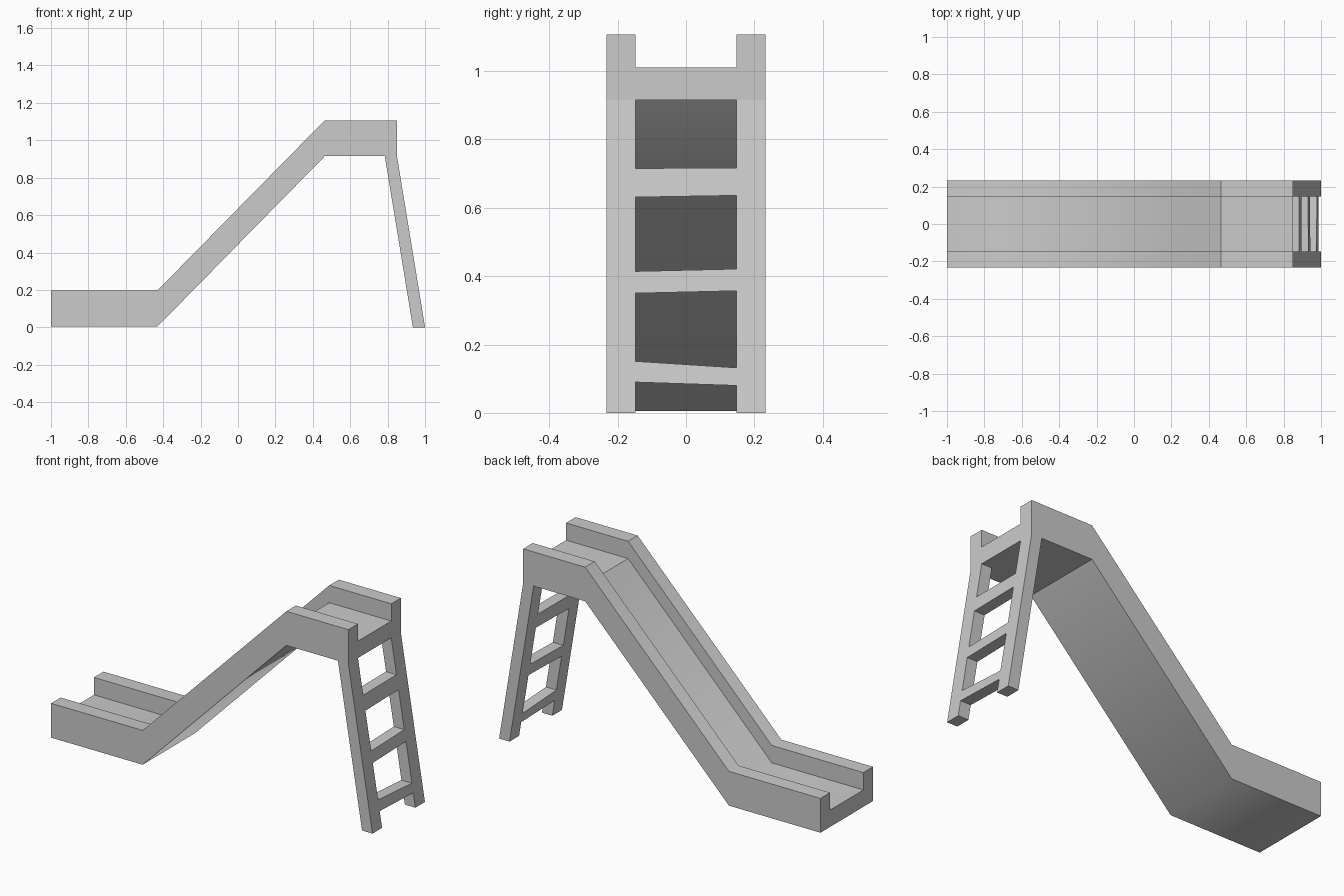
import bpy, bmesh

if "Cube" in bpy.data.objects:
    bpy.data.objects.remove(bpy.data.objects["Cube"])

grey = bpy.data.materials.new("light grey")
grey.diffuse_color = (0.6, 0.6, 0.6, 1)
grey.use_nodes = True
grey.node_tree.nodes["Principled BSDF"].inputs["Base Color"].default_value = grey.diffuse_color


def finish(name, bm):
    bmesh.ops.recalc_face_normals(bm, faces=bm.faces)
    mesh = bpy.data.meshes.new(name)
    bm.to_mesh(mesh)
    bm.free()
    mesh.materials.append(grey)
    obj = bpy.data.objects.new(name, mesh)
    bpy.context.collection.objects.link(obj)
    return obj


def loft(sections):
    """Skin a list of matching closed sections and cap both ends."""
    bm = bmesh.new()
    rings = [[bm.verts.new(p) for p in s] for s in sections]
    n = len(rings[0])
    for a, b in zip(rings, rings[1:]):
        for i in range(n):
            j = (i + 1) % n
            bm.faces.new((a[i], a[j], b[j], b[i]))
    bm.faces.new(rings[0])
    bm.faces.new(rings[-1])
    return bm


OUT, INN = 0.233, 0.148
TOP_Z = 0.915
BEND = -0.43


# Slide chute: U-shaped section carried along the flat, slope and platform
def chute_section(x, bottom, floor, top):
    half = [(OUT, bottom), (OUT, top), (INN, top), (INN, floor)]
    pts = half + [(-y, z) for y, z in reversed(half)]
    return [(x, y, z) for y, z in pts]


bm = loft([chute_section(-1.0, 0.005, 0.1, 0.198),
           chute_section(BEND, 0.005, 0.1, 0.198),
           chute_section(0.464, TOP_Z, 1.01, 1.107),
           chute_section(0.85, TOP_Z, 1.01, 1.107)])
# the lower bend is softly shaded, every other edge is crisp
for f in bm.faces:
    f.smooth = True
for e in bm.edges:
    a, b = (v.co for v in e.verts)
    e.smooth = (abs(a.x - BEND) < 1e-4 and abs(b.x - BEND) < 1e-4
                and abs(a.z - b.z) < 1e-4)
finish("slide_chute", bm)


# Ladder: slanted slab pieces that share one lean
def lean_x(z):
    return 0.85 + 0.15 * (TOP_Z - z) / TOP_Z


def ladder_section(y, z0, z1, depth=0.065):
    return [(lean_x(z0) - depth, y, z0), (lean_x(z0), y, z0),
            (lean_x(z1), y, z1), (lean_x(z1) - depth, y, z1)]


for side, name in ((-1, "front_ladder_rail"), (1, "back_ladder_rail")):
    finish(name, loft([ladder_section(side * INN, 0, TOP_Z),
                       ladder_section(side * OUT, 0, TOP_Z)]))

# Rungs: slightly uneven, (bottom, top) at the front and back ends
rungs = [((0.09, 0.151), (0.08, 0.132)),
         ((0.35, 0.414), (0.357, 0.421)),
         ((0.631, 0.715), (0.636, 0.717))]
for i, (front, back) in enumerate(rungs):
    finish(f"ladder_rung_{i + 1}", loft([ladder_section(-INN, *front),
                                         ladder_section(INN, *back)]))
